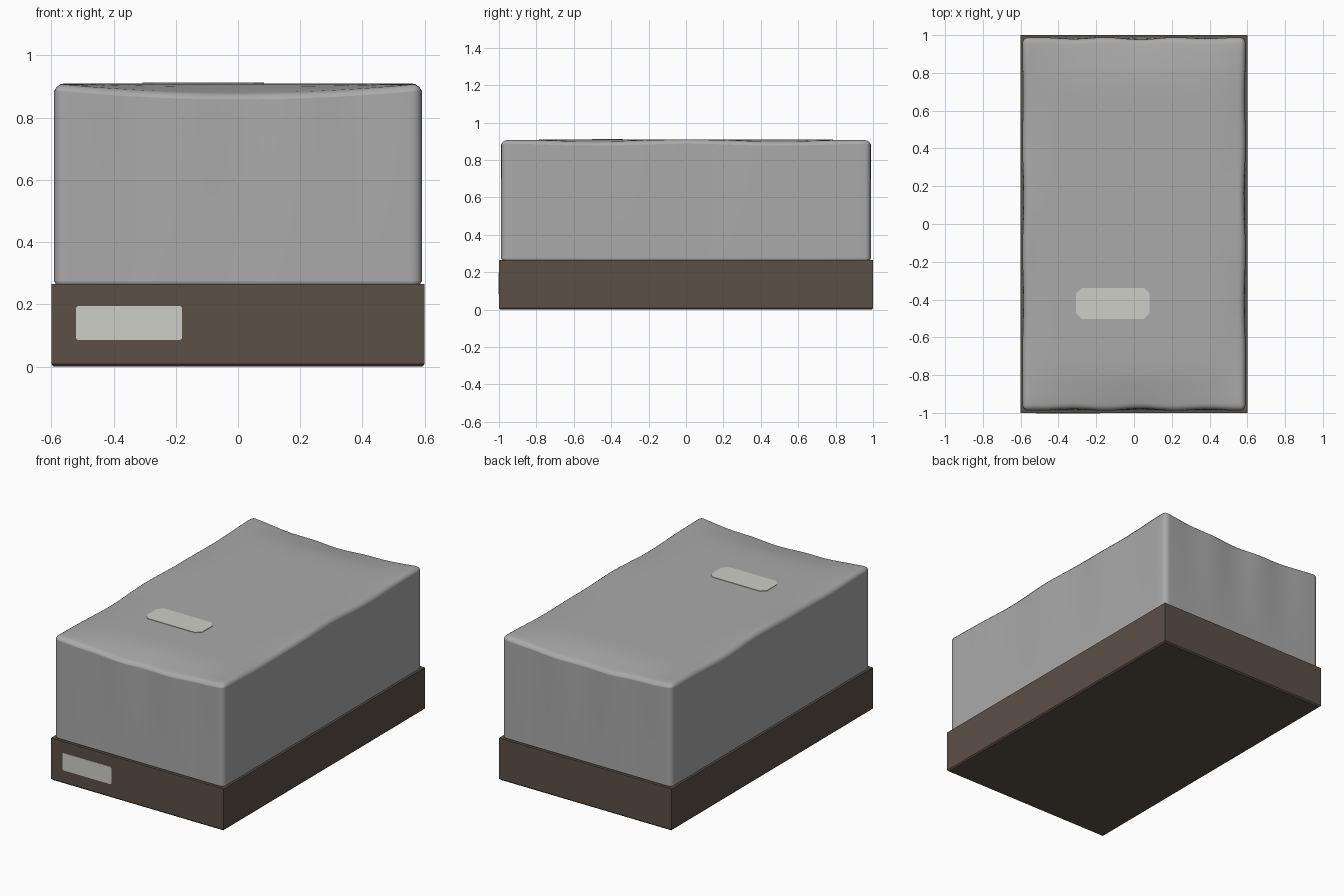
import bpy, bmesh, math

if "Cube" in bpy.data.objects:
    bpy.data.objects.remove(bpy.data.objects["Cube"])


def material(name, rgb):
    m = bpy.data.materials.new(name)
    m.diffuse_color = (*rgb, 1)
    m.use_nodes = True
    m.node_tree.nodes["Principled BSDF"].inputs["Base Color"].default_value = m.diffuse_color
    return m


GREY = material("cover grey", (0.40, 0.40, 0.40))
BROWN = material("base brown", (0.105, 0.08, 0.062))
PALE = material("label pale", (0.62, 0.62, 0.58))


def finish(bm, name, mat, smooth=None):
    bmesh.ops.recalc_face_normals(bm, faces=bm.faces)
    mesh = bpy.data.meshes.new(name)
    bm.to_mesh(mesh)
    bm.free()
    mesh.materials.append(mat)
    ob = bpy.data.objects.new(name, mesh)
    bpy.context.collection.objects.link(ob)
    if smooth:
        bpy.context.view_layer.objects.active = ob
        ob.select_set(True)
        bpy.ops.object.shade_smooth_by_angle(angle=math.radians(smooth))
        ob.select_set(False)
    return ob


def box(lo, hi):
    bm = bmesh.new()
    bmesh.ops.create_cube(bm, size=1)
    for v in bm.verts:
        for i in range(3):
            v.co[i] = lo[i] if v.co[i] < 0 else hi[i]
    return bm


def bevel_sharp(bm, width, segments):
    sharp = [e for e in bm.edges if e.calc_face_angle(0) > 1]
    bmesh.ops.bevel(bm, geom=sharp, offset=width, segments=segments,
                    profile=0.5, affect='EDGES')


# Base tray with lightly broken bottom edges
base = box((-0.6, -1, 0), (0.6, 1, 0.265))
bottom = [e for e in base.edges if all(v.co.z < 0.1 for v in e.verts)]
bmesh.ops.bevel(base, geom=bottom, offset=0.008, segments=1, affect='EDGES')
finish(base, "base", BROWN)

# Fabric cover: rounded block with sagging top edges and soft vertical folds
X, Y, TOP = 0.591, 0.988, 0.91
cover = box((-X, -Y, 0.25), (X, Y, TOP))
bmesh.ops.subdivide_edges(cover, edges=cover.edges[:], cuts=28, use_grid_fill=True)
bevel_sharp(cover, 0.032, 4)
for v in cover.verts:
    x, y, z = v.co
    up = max(0, (z - 0.25) / (TOP - 0.25))
    end = math.exp(-((Y - abs(y)) / 0.13) ** 2)
    side = math.exp(-((X - abs(x)) / 0.09) ** 2)
    sag = 0.032 * end * (1 - (x / X) ** 2) + 0.012 * side * math.sin(math.pi * (y + Y) / Y) ** 2
    v.co.z -= up ** 3 * sag
    # folds fade out towards the corners
    v.co.y -= math.copysign(0.006, y) * end * (1 - (x / X) ** 2) * (1 + math.sin(17 * x + 1)) * up
    v.co.x -= math.copysign(0.004, x) * side * (1 - (y / Y) ** 2) * (1 + math.sin(11 * y)) * up
finish(cover, "fabric_cover", GREY, 40)


def label(name, centre, w, h, cut, thick, upright):
    """Thin plate with clipped corners, lying flat or standing on the front."""
    a, b = w / 2, h / 2
    corners = [(a, b - cut), (a - cut, b)]
    pts = corners + [(-u, v) for u, v in reversed(corners)]
    pts += [(-u, -v) for u, v in pts]
    bm = bmesh.new()
    place = (lambda u, v: (u, 0, v)) if upright else (lambda u, v: (u, v, 0))
    verts = [bm.verts.new([c + p for c, p in zip(centre, place(u, v))]) for u, v in pts]
    face = bm.faces.new(verts)
    out = bmesh.ops.extrude_face_region(bm, geom=[face])
    shift = (0, -thick, 0) if upright else (0, 0, thick)
    bmesh.ops.translate(bm, vec=shift,
                        verts=[g for g in out["geom"] if isinstance(g, bmesh.types.BMVert)])
    finish(bm, name, PALE)


# Labels on the base front and the cover top
label("front_label", (-0.35, -0.999, 0.14), 0.34, 0.11, 0.006, 0.003, True)
label("top_label", (-0.112, -0.42, 0.906), 0.39, 0.164, 0.03, 0.007, False)
